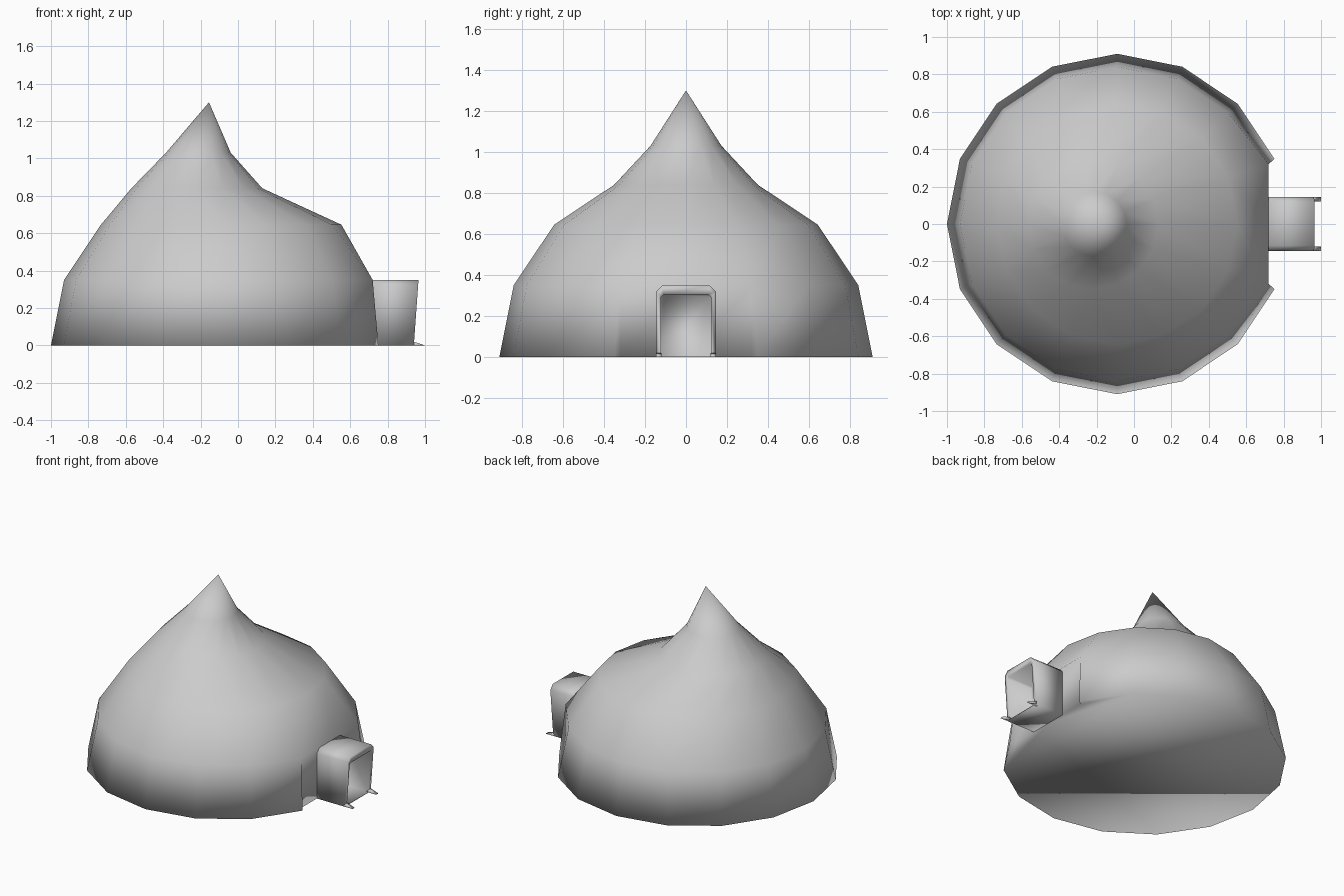
import bpy, bmesh
from math import cos, sin, radians

if "Cube" in bpy.data.objects:
    bpy.data.objects.remove(bpy.data.objects["Cube"])

grey = bpy.data.materials.new("plain grey")
grey.use_nodes = True
grey.diffuse_color = (0.6, 0.6, 0.6, 1)
grey.node_tree.nodes["Principled BSDF"].inputs["Base Color"].default_value = (0.6, 0.6, 0.6, 1)


def loft(name, rings, tip=None):
    """Skin closed rings of points; cap the first, and close the last on a tip or a cap."""
    bm = bmesh.new()
    loops = [[bm.verts.new(p) for p in ring] for ring in rings]
    n = len(rings[0])
    for a, b in zip(loops, loops[1:]):
        for i in range(n):
            j = (i + 1) % n
            bm.faces.new((a[i], a[j], b[j], b[i]))
    bm.faces.new(loops[0][::-1])
    if tip:
        top = bm.verts.new(tip)
        for i in range(n):
            bm.faces.new((loops[-1][i], loops[-1][(i + 1) % n], top))
    else:
        bm.faces.new(loops[-1])
    bmesh.ops.remove_doubles(bm, verts=bm.verts, dist=0.0005)
    bmesh.ops.recalc_face_normals(bm, faces=bm.faces)
    for f in bm.faces:
        f.smooth = True
    mesh = bpy.data.meshes.new(name)
    bm.to_mesh(mesh)
    bm.free()
    mesh.materials.append(grey)
    obj = bpy.data.objects.new(name, mesh)
    bpy.context.collection.objects.link(obj)
    return obj


# Dome: sixteen sides, leaning spire, flattened on the door side
WALL_X, WALL_Y = 0.72, 0.32
profile = [(0, 0.91, -0.09), (0.35, 0.84, -0.09), (0.645, 0.643, -0.09),
           (0.84, 0.35, -0.22), (1.03, 0.173, -0.212)]


def dome_ring(level):
    z, r, cx = profile[level]
    ring = []
    for k in range(16):
        a = radians(22.5 * k)
        p = (cx + r * cos(a), r * sin(a), z)
        if level < 2 and k == 0:
            p = (WALL_X, 0, z)
        side = {1: 1, 15: -1}.get(k)
        corner = p
        if side and level < 2:
            corner = (WALL_X, side * WALL_Y, z)
            if level == 1:
                p = corner
        if side == 1:
            ring += [corner, p]
        elif side == -1:
            ring += [p, corner]
        else:
            ring.append(p)
    return ring


loft("dome", [dome_ring(i) for i in range(5)], tip=(-0.155, 0, 1.3))


# Doorway: chamfered porch with a recessed opening and a leaning front
def porch_section(half, top, bevel, low, x_of_z):
    side = [(half, low), (half, top - bevel), (half - bevel, top)]
    pts = side + [(-y, z) for y, z in reversed(side)]
    return [(x_of_z(z), y, z) for y, z in pts]


def lean(z):
    return 0.94 + 0.025 * z / 0.35


loft("doorway", [
    porch_section(0.145, 0.35, 0.03, 0, lambda z: 0.7),
    porch_section(0.145, 0.35, 0.03, 0, lean),
    porch_section(0.122, 0.305, 0.012, 0.004, lean),
    porch_section(0.122, 0.305, 0.012, 0.004, lambda z: 0.76),
])

# Small pointed feet under the door jambs
for label, s in (("left", 1), ("right", -1)):
    loft(label + "_door_foot", [[(0.92, s * y, 0), (0.94, s * y, 0.02), (1.0, s * y, 0)]
                                for y in (0.12, 0.145)])
